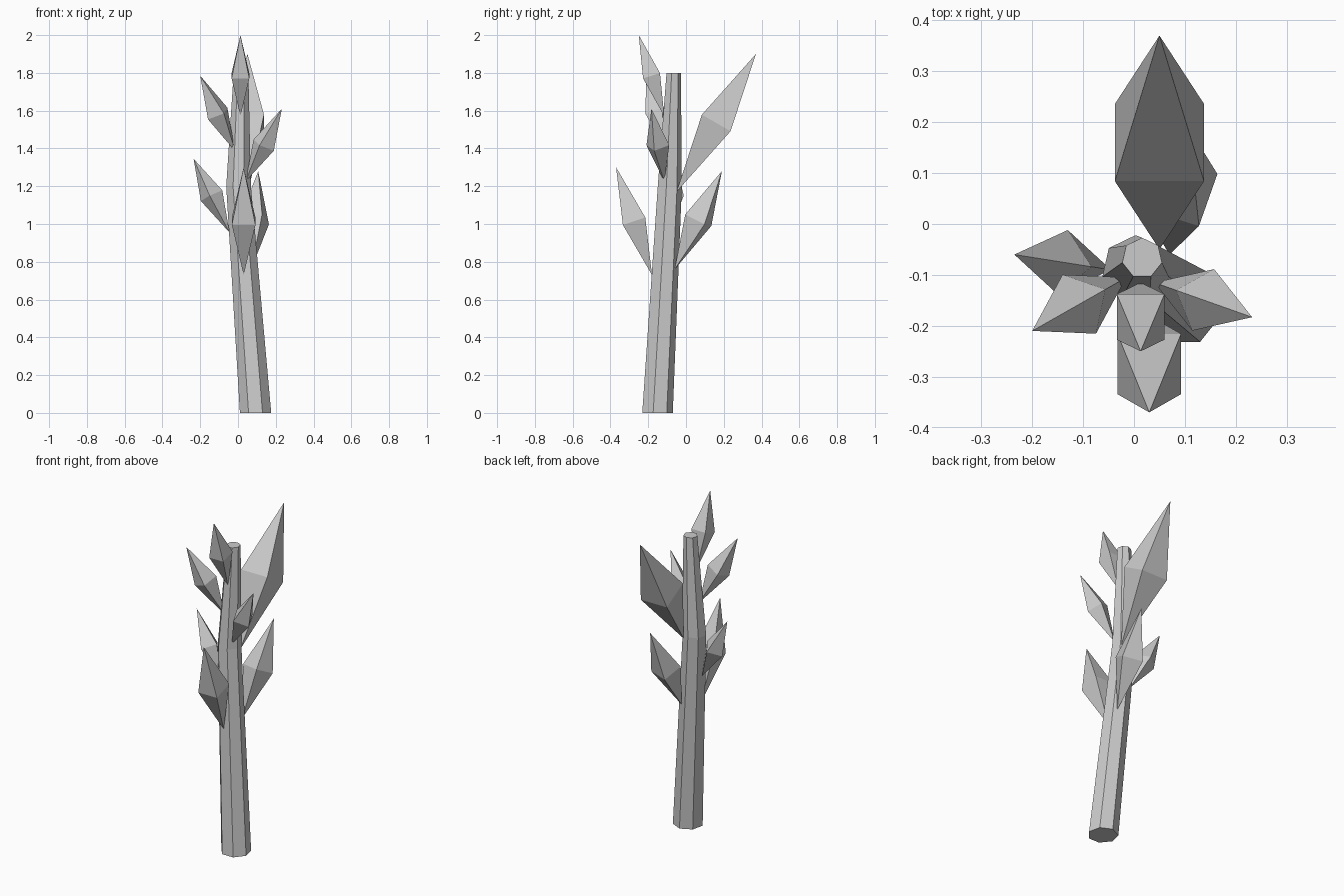
import bpy, bmesh
from math import sin, cos, pi, radians
from mathutils import Vector

if "Cube" in bpy.data.objects:
    bpy.data.objects.remove(bpy.data.objects["Cube"])


def finish(name, bm):
    bmesh.ops.recalc_face_normals(bm, faces=bm.faces)
    mesh = bpy.data.meshes.new(name)
    bm.to_mesh(mesh)
    bm.free()
    obj = bpy.data.objects.new(name, mesh)
    bpy.context.collection.objects.link(obj)


# Trunk: leaning, tapering seven-sided stem lofted through three rings
def trunk(rings, sides=7):
    bm = bmesh.new()
    loops = []
    for x, y, z, r in rings:
        angles = [pi / 2 + 2 * pi * i / sides for i in range(sides)]
        loops.append([bm.verts.new((x + r * cos(a), y + r * sin(a), z)) for a in angles])
    for lo, hi in zip(loops, loops[1:]):
        for i in range(sides):
            j = (i + 1) % sides
            bm.faces.new((lo[i], lo[j], hi[j], hi[i]))
    bm.faces.new(loops[0])
    bm.faces.new(loops[-1])
    finish("trunk", bm)


# Leaf: four-sided double pyramid from base to tip, twisted about its axis
def leaf(name, base, tip, twist):
    base, tip = Vector(base), Vector(tip)
    axis = (tip - base).normalized()
    side = axis.cross(Vector((0, 0, 1))).normalized()
    outward = axis.cross(side)
    radius = 0.147 * (tip - base).length
    mid = (base + tip) / 2
    bm = bmesh.new()
    ring = []
    for i in range(4):
        a = radians(45 + twist + 90 * i)
        ring.append(bm.verts.new(mid + radius * (cos(a) * side + sin(a) * outward)))
    for end in (bm.verts.new(base), bm.verts.new(tip)):
        for i in range(4):
            bm.faces.new((ring[i], ring[(i + 1) % 4], end))
    finish(name, bm)


trunk([(0.093, -0.155, 0, 0.085), (0.003, -0.089, 1.2, 0.067), (0.016, -0.067, 1.8, 0.04)])

leaf("leaf_front_low", (0.03, -0.18, 0.73), (0.03, -0.37, 1.30), 0)
leaf("leaf_front_top", (0.013, -0.115, 1.57), (0.013, -0.25, 2.0), 0)
leaf("leaf_back_large", (0.05, -0.05, 1.17), (0.05, 0.37, 1.90), 0)
leaf("leaf_back_low", (0.07, -0.06, 0.76), (0.107, 0.19, 1.28), -10)
leaf("leaf_left_low", (-0.045, -0.09, 0.955), (-0.235, -0.06, 1.345), 45)
leaf("leaf_left_high", (-0.015, -0.105, 1.385), (-0.20, -0.21, 1.785), 45)
leaf("leaf_right_high", (0.04, -0.115, 1.225), (0.232, -0.183, 1.61), 45)
